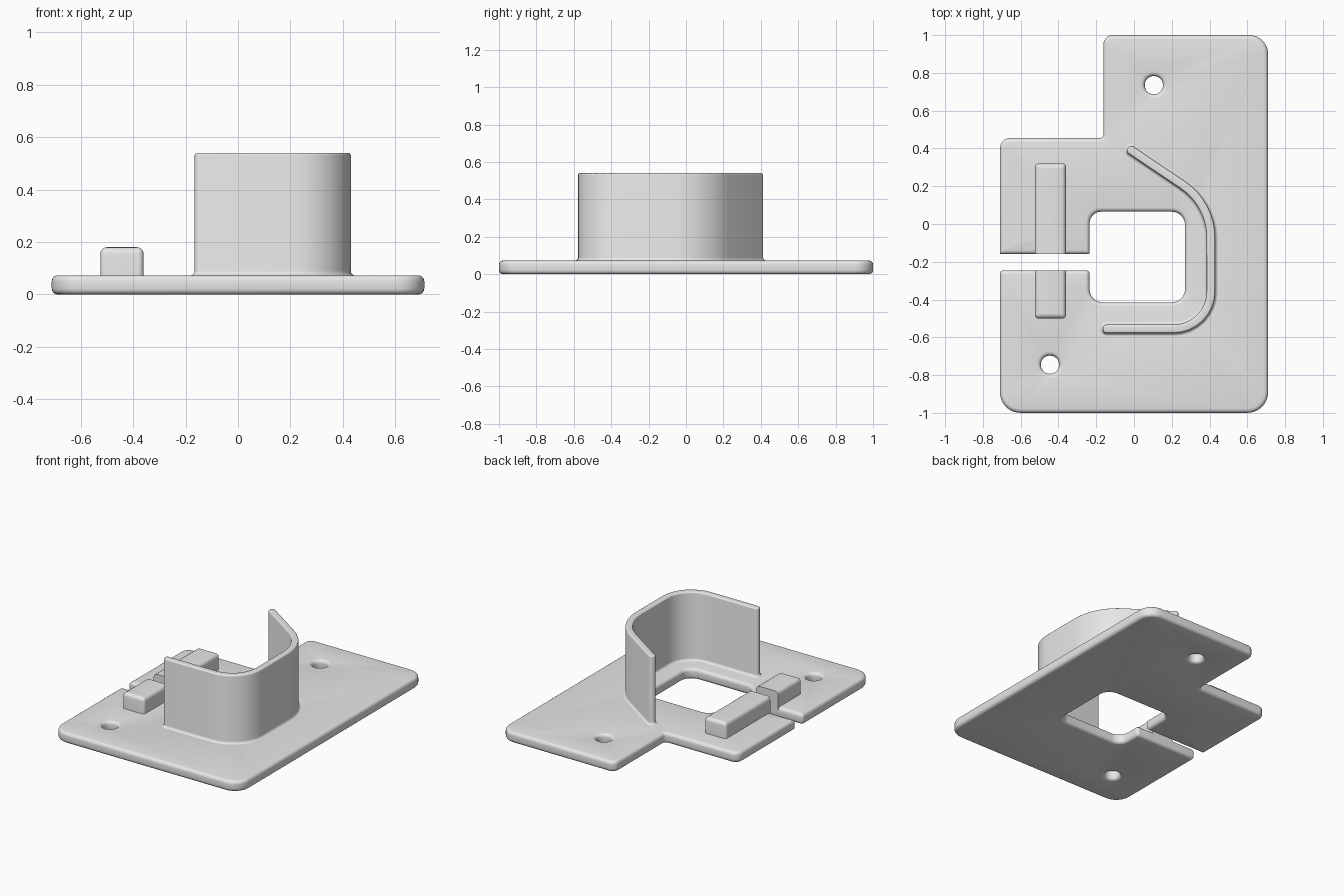
import bpy, bmesh
from math import sin, cos, pi, radians, tan
from mathutils import Vector

if "Cube" in bpy.data.objects:
    bpy.data.objects.remove(bpy.data.objects["Cube"], do_unlink=True)

grey = bpy.data.materials.new("light grey")
grey.use_nodes = True
grey.diffuse_color = (0.8, 0.8, 0.8, 1)
grey.node_tree.nodes["Principled BSDF"].inputs["Base Color"].default_value = (0.8, 0.8, 0.8, 1)

SEGS = 8


def rounded_loop(corners, inset):
    """Offset a polygon of (x, y, radius) corners to its left and round each corner."""
    points, n = [], len(corners)
    for i, (x, y, r) in enumerate(corners):
        p = Vector((x, y))
        a = (p - Vector(corners[i - 1][:2])).normalized()
        b = (Vector(corners[(i + 1) % n][:2]) - p).normalized()
        na, nb = Vector((-a.y, a.x)), Vector((-b.y, b.x))
        p += (na + nb) * (inset / (1 + na.dot(nb)))
        turn = a.angle_signed(b) * -1
        side = 1 if turn > 0 else -1
        r = max(r - side * inset, 0.002)
        start = p - a * (r * tan(abs(turn) / 2))
        centre = start + na * (side * r)
        for k in range(SEGS + 1):
            t = turn * k / SEGS
            arm = -na * (side * r)
            points.append(centre + Vector((arm.x * cos(t) - arm.y * sin(t),
                                           arm.x * sin(t) + arm.y * cos(t))))
    return points


def layered_solid(name, outlines, layers, cut=None):
    """Stack inset copies of the outlines through (inset, z) layers and cap both ends."""
    bm = bmesh.new()
    bottom, top = [], []
    for corners in outlines:
        rings = [[bm.verts.new((p.x, p.y, z)) for p in rounded_loop(corners, d)]
                 for d, z in layers]
        n = len(rings[0])
        for low, high in zip(rings, rings[1:]):
            for i in range(n):
                j = (i + 1) % n
                bm.faces.new((low[i], low[j], high[j], high[i]))
        for ring, edges in ((rings[0], bottom), (rings[-1], top)):
            edges += [bm.edges.get((ring[i], ring[i - 1])) for i in range(n)]
    for edges in (bottom, top):
        bmesh.ops.triangle_fill(bm, edges=edges, use_beauty=True)
    if cut:
        co, normal = cut
        res = bmesh.ops.bisect_plane(bm, geom=bm.verts[:] + bm.edges[:] + bm.faces[:],
                                     plane_co=co, plane_no=normal, clear_outer=True)
        rim = [e for e in res["geom_cut"] if isinstance(e, bmesh.types.BMEdge)]
        bmesh.ops.holes_fill(bm, edges=rim, sides=0)
    bmesh.ops.recalc_face_normals(bm, faces=bm.faces[:])
    mesh = bpy.data.meshes.new(name)
    bm.to_mesh(mesh)
    bm.free()
    mesh.materials.append(grey)
    ob = bpy.data.objects.new(name, mesh)
    bpy.context.collection.objects.link(ob)
    bpy.ops.object.select_all(action="DESELECT")
    ob.select_set(True)
    bpy.context.view_layer.objects.active = ob
    bpy.ops.object.shade_smooth_by_angle(angle=radians(35))
    return ob


def quarter(radius, steps=4):
    """Points of a quarter round as (inset, height) from the side up to the end face."""
    return [(radius * (1 - cos(pi / 2 * k / steps)), radius * sin(pi / 2 * k / steps))
            for k in range(steps + 1)]


def screw_hole(x, y, r):
    # clockwise, so that the rounding widens the hole
    return [(x + sx * r, y + sy * r, r * 0.97)
            for sx, sy in ((-1, -1), (-1, 1), (1, 1), (1, -1))]


# Base plate with slot, square window and two screw holes
THICK, EDGE = 0.073, 0.022
plate = [(-0.71, -1, 0.11), (0.71, -1, 0.11), (0.71, 1, 0.1), (-0.162, 1, 0.05),
         (-0.162, 0.455, 0.02), (-0.71, 0.455, 0.055), (-0.71, -0.16, 0.003),
         (-0.235, -0.16, 0.01), (-0.235, 0.065, 0.06), (0.27, 0.065, 0.07),
         (0.27, -0.415, 0.07), (-0.235, -0.415, 0.07), (-0.235, -0.245, 0.02),
         (-0.71, -0.245, 0.02)]
edge = quarter(EDGE)
layers = [(d, EDGE - h) for d, h in reversed(edge)] + [(d, THICK - EDGE + h) for d, h in edge]
layered_solid("base_plate",
              [plate, screw_hole(0.105, 0.735, 0.048), screw_hole(-0.445, -0.745, 0.048)],
              layers)

# Tall curved wall with a flared foot and softened rim
wall = [(-0.165, -0.578, 0.02), (0.43, -0.578, 0.22), (0.43, 0.118, 0.36),
        (-0.02, 0.42, 0.02), (-0.045, 0.383, 0.02), (0.385, 0.094, 0.315),
        (0.385, -0.533, 0.175), (-0.165, -0.533, 0.02)]
FOOT, RIM, TOP = 0.018, 0.01, 0.54
foot = [(d - FOOT, THICK - 0.001 + h) for d, h in
        ((FOOT * sin(pi / 8 * k), FOOT * (1 - cos(pi / 8 * k))) for k in range(5))]
rim = [(d, TOP - RIM + h) for d, h in quarter(RIM)]
layered_solid("curved_wall", [wall], foot + rim)

# Two rounded blocks, cut flat where they meet the slot
for name, y0, y1, cut_y, direction in (("back_block", -0.3, 0.32, -0.16, -1),
                                       ("front_block", -0.5, -0.1, -0.245, 1)):
    block = [(x, y, 0.02) for x, y in
             ((-0.525, y0), (-0.36, y0), (-0.36, y1), (-0.525, y1))]
    sides = [(0, 0.03)] + [(d, 0.155 + h) for d, h in quarter(0.025)]
    layered_solid(name, [block], sides, ((0, cut_y, 0), (0, direction, 0)))
